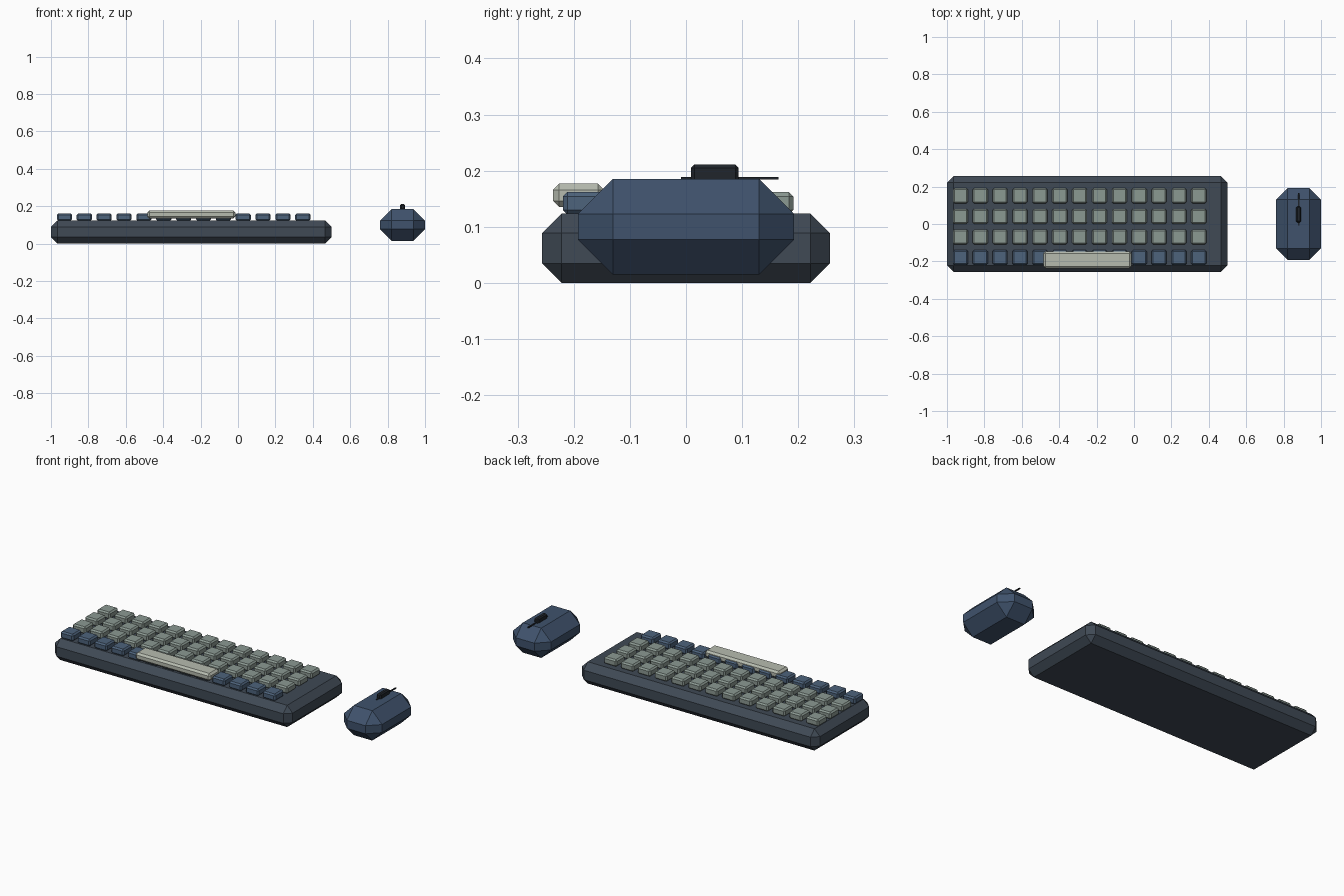
import bpy, bmesh

if "Cube" in bpy.data.objects:
    bpy.data.objects.remove(bpy.data.objects["Cube"])


def material(name, rgb):
    m = bpy.data.materials.new(name)
    m.diffuse_color = (*rgb, 1)
    m.use_nodes = True
    m.node_tree.nodes["Principled BSDF"].inputs["Base Color"].default_value = m.diffuse_color
    return m


CASE = material("case_slate", (0.05, 0.067, 0.09))
GREY = material("key_grey", (0.26, 0.32, 0.29))
BLUE = material("key_blue", (0.075, 0.125, 0.2))
PALE = material("space_pale", (0.47, 0.5, 0.43))
SHELL = material("mouse_blue", (0.05, 0.085, 0.15))
DARK = material("dark_trim", (0.014, 0.018, 0.024))


def chamfer_box(name, lo, hi, bevel, mat):
    """Box between two corners, every edge cut by one flat chamfer."""
    bm = bmesh.new()
    bmesh.ops.create_cube(bm, size=1)
    for v in bm.verts:
        v.co = [(a + b) / 2 + c * (b - a) for a, b, c in zip(lo, hi, v.co)]
    if bevel:
        bmesh.ops.bevel(bm, geom=bm.edges[:], offset=bevel, segments=1,
                        profile=0.5, affect='EDGES')
    me = bpy.data.meshes.new(name)
    bm.to_mesh(me)
    bm.free()
    me.materials.append(mat)
    ob = bpy.data.objects.new(name, me)
    bpy.context.collection.objects.link(ob)
    return ob


# Keyboard case
chamfer_box("keyboard_case", (-1, -0.2565, 0), (0.5, 0.2565, 0.124), 0.035, CASE)

# Key grid: three grey rows and a blue front row
HALF = 0.0405
for row in range(4):
    y = 0.151 - row * 0.11
    for col in range(13):
        x = -0.928 + col * 0.1062
        chamfer_box(f"key_{row + 1}_{col + 1}",
                    (x - HALF, y - HALF, 0.122), (x + HALF, y + HALF, 0.162),
                    0.008, BLUE if row == 3 else GREY)

# Space bar lies over the front row
chamfer_box("space_bar", (-0.485, -0.237, 0.135), (-0.013, -0.146, 0.177), 0.011, PALE)

# Mouse with scroll wheel and centre seam
chamfer_box("mouse_body", (0.76, -0.1925, 0.015), (1.0, 0.1925, 0.185), 0.062, SHELL)
chamfer_box("scroll_wheel", (0.867, 0.009, 0.170), (0.893, 0.094, 0.211), 0.006, DARK)
chamfer_box("mouse_seam", (0.876, -0.009, 0.184), (0.884, 0.165, 0.189), 0, DARK)
